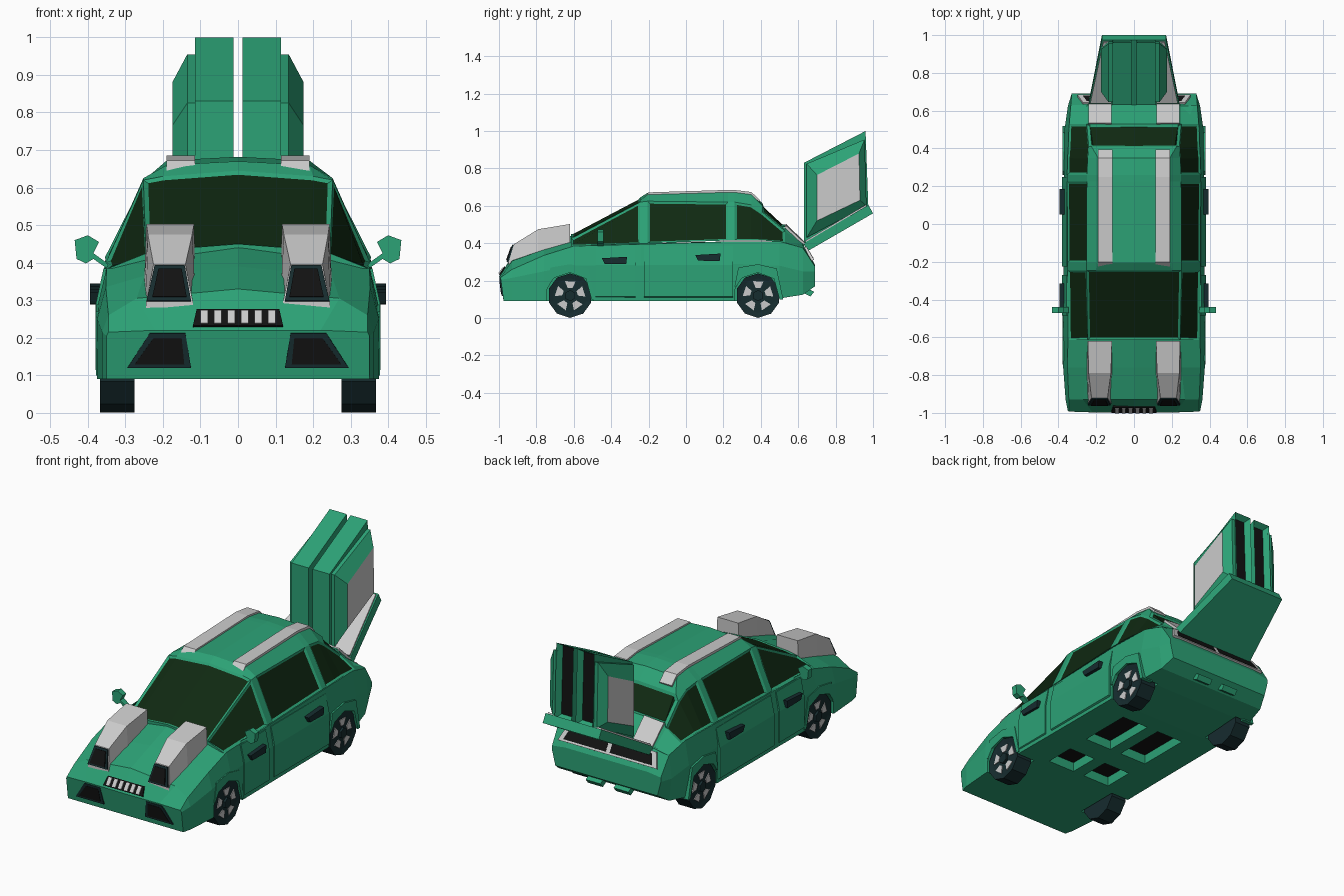
import bpy, bmesh, math
from mathutils import Vector

if "Cube" in bpy.data.objects:
    bpy.data.objects.remove(bpy.data.objects["Cube"])


def material(name, rgb):
    m = bpy.data.materials.new(name)
    m.diffuse_color = (*rgb, 1)
    m.use_nodes = True
    m.node_tree.nodes["Principled BSDF"].inputs["Base Color"].default_value = m.diffuse_color
    return m


GREEN = material("green_paint", (0.025, 0.36, 0.18))
GLASS = material("dark_glass", (0.005, 0.022, 0.006))
BLACK = material("black", (0.006, 0.006, 0.006))
TYRE = material("dark_rubber", (0.008, 0.025, 0.028))
GREY = None


def loft(name, rings, mats, insets=(), mirror=False):
    """Skin closed rings; insets are (face keys, thickness, depth, material index)."""
    bm = bmesh.new()
    vs = [[bm.verts.new(p) for p in r] for r in rings]
    n = len(rings[0])
    f = {}
    for i in range(len(rings) - 1):
        for j in range(n):
            k = (j + 1) % n
            f[i, j] = bm.faces.new((vs[i][j], vs[i][k], vs[i + 1][k], vs[i + 1][j]))
    f["start"] = bm.faces.new(vs[0])
    f["end"] = bm.faces.new(vs[-1])
    bmesh.ops.recalc_face_normals(bm, faces=bm.faces[:])
    for keys, thick, depth, mi in insets:
        faces = [f[k] for k in keys]
        if thick:
            bmesh.ops.inset_region(bm, faces=faces, thickness=thick, depth=depth,
                                   use_even_offset=True, use_boundary=True)
        for face in faces:
            face.material_index = mi
    me = bpy.data.meshes.new(name)
    bm.to_mesh(me)
    bm.free()
    for m in mats:
        me.materials.append(m)
    ob = bpy.data.objects.new(name, me)
    bpy.context.collection.objects.link(ob)
    if mirror:
        ob.modifiers.new("mirror", 'MIRROR').use_mirror_merge = False
    return ob


def prism(name, pts, x0, x1, mat, mirror=True, insets=(), extra=()):
    """Extrude a (y, z) outline along x."""
    rings = [[(x, y, z) for y, z in pts] for x in (x0, x1)]
    return loft(name, rings, [mat, *extra], insets, mirror)


def slab(name, corners, t, mat, mirror=True):
    """Thin plate around a quad, thickened along its normal."""
    c = [Vector(p) for p in corners]
    n = (c[2] - c[0]).cross(c[3] - c[1]).normalized() * t
    return loft(name, [[p - n for p in c], [p + n for p in c]], [mat], (), mirror)


def full(half):
    """Complete a half ring that ends on the centre line."""
    return half + [(-x, y, z) for x, y, z in reversed(half[:-1])]


def rect(y0, y1, z0, z1):
    return [(y0, z0), (y1, z0), (y1, z1), (y0, z1)]


def circle(y, z, r, n):
    return [(y + r * math.cos(a), z + r * math.sin(a))
            for a in (math.tau * (i + 0.5) / n for i in range(n))]


# Lower body: floor edge, side, shoulder, bonnet edge, centre
nose = [(.35, -.975, .09), (.35, -.99, .205), (.345, -.993, .215), (.22, -.997, .22), (0, -1, .22)]
sections = [
    (-.93, (.362, .09), (.362, .215), (.345, .26), (.27, .305), (0, .33)),
    (-.76, (.375, .09), (.375, .25), (.352, .335), (.25, .365), (0, .39)),
    (-.60, (.375, .09), (.375, .28), (.35, .385), (.25, .41), (0, .445)),
    (-.24, (.372, .09), (.372, .28), (.352, .395), (.25, .40), (0, .40)),
    (.25, (.370, .09), (.370, .29), (.353, .41), (.25, .41), (0, .41)),
    (.50, (.36, .105), (.368, .28), (.345, .41), (.25, .41), (0, .41)),
    (.625, (.335, .125), (.35, .25), (.335, .375), (.25, .395), (0, .395)),
    (.69, (.31, .17), (.33, .25), (.33, .275), (.25, .285), (0, .285))]
rings = [full(nose)] + [full([(x, y, z) for x, z in p]) for y, *p in sections]
body = loft("lower_body", rings, [GREEN])

# Wheel wells and floor recesses cut out of the body
cutters = [prism("well_cutter", circle(y, .12, .128, 12), .265, .45, GREEN) for y in (-.62, .385)]
cutters += [prism("floor_cutter", rect(a, b, 0, .15), .035, .2, GREEN) for a, b in ((-.15, .15), (-.45, -.28))]
for c in cutters:
    c.hide_render = True
    m = body.modifiers.new("cut", 'BOOLEAN')
    m.object, m.operation, m.solver = c, 'DIFFERENCE', 'EXACT'
    bpy.context.view_layer.objects.active = body
    bpy.ops.object.modifier_apply(modifier=m.name)
for c in cutters:
    bpy.data.objects.remove(c)
for a, b in ((-.15, .15), (-.45, -.28)):
    prism("floor_recess", rect(a, b, .142, .16), .035, .2, BLACK)

# Cabin with inset windows: sill, eave, roof edge, roof centre
cab = [
    (-.615, (.345, .385), (.245, .425), (.19, .435), (0, .45)),
    (-.245, (.352, .40), (.252, .62), (.20, .63), (0, .645)),
    (-.205, (.352, .40), (.252, .625), (.19, .66), (0, .67)),
    (.225, (.354, .415), (.25, .62), (.19, .672), (0, .682)),
    (.26, (.354, .415), (.25, .62), (.19, .672), (0, .682)),
    (.35, (.352, .415), (.245, .605), (.19, .66), (0, .67)),
    (.41, (.348, .415), (.24, .565), (.225, .60), (0, .612)),
    (.53, (.342, .405), (.25, .465), (.235, .49), (0, .50)),
    (.63, (.332, .375), (.25, .39), (.235, .395), (0, .40))]
shield = [(0, j) for j in range(1, 5)]
back = [(6, j) for j in range(1, 5)]
windows = [(shield, .012, -.006, 1), (back, .014, -.01, 1)]
for j in (0, 5):
    windows += [([(0, j)], .012, -.006, 1), ([(2, j)], .012, -.006, 1),
                ([(4, j), (5, j), (6, j)], .012, -.006, 1)]
loft("cabin", [full([(x, y, z) for x, z in p]) for y, *p in cab], [GREEN, GLASS], windows)

# Roof and rear deck stripes
prism("roof_stripe", [(-.235, .635), (-.20, .672), (.25, .686), (.35, .674), (.395, .63),
                      (.38, .60), (.25, .64), (-.2, .63)], .115, .19, GREY)
slab("deck_stripe", [(.12, .53, .498), (.24, .53, .488), (.24, .63, .395), (.12, .63, .40)], .008, GREY)

# Bonnet scoops
scoop = [(-.95, .12, .245, .27, .12, .245, .295), (-.92, .12, .245, .30, .14, .225, .395),
         (-.79, .115, .25, .34, .122, .24, .475), (-.62, .115, .247, .38, .117, .244, .503)]
loft("bonnet_scoop", [[(b, y, zb), (d, y, zt), (c, y, zt), (a, y, zb)]
                      for y, a, b, zb, c, d, zt in scoop], [GREY], (), True)
slab("scoop_mouth_frame", [(.125, -.954, .298), (.243, -.954, .298), (.222, -.922, .392), (.142, -.922, .392)], .006, TYRE)
slab("scoop_mouth", [(.137, -.957, .308), (.228, -.957, .308), (.212, -.93, .382), (.15, -.93, .382)], .006, BLACK)

# Front intakes and grille
slab("intake_frame", [(.125, -.977, .12), (.295, -.977, .12), (.235, -.99, .213), (.14, -.99, .213)], .008, TYRE)
slab("intake", [(.143, -.981, .13), (.275, -.981, .13), (.225, -.99, .20), (.15, -.99, .20)], .008, BLACK)
slab("grille", [(-.12, -.995, .23), (.12, -.995, .23), (.11, -.966, .273), (-.11, -.966, .273)], .006, BLACK, False)
for i in range(6):
    x = (i - 2.5) * .036
    slab("grille_tooth", [(x - .01, -.995, .234), (x + .01, -.995, .234),
                          (x + .01, -.97, .268), (x - .01, -.97, .268)], .01, GREY, False)

# Doors and handles
for a, b in ((-.485, -.27), (-.225, .25)):
    door = [(.35, .1), (.38, .115), (.38, .285), (.358, .385), (.33, .385)]
    loft("door", [[(x, y, z) for x, z in door] for y in (a, b)], [GREEN], (), True)
for y, z in ((-.38, .308), (.12, .325)):
    prism("door_handle", [(y - .07, z + .012), (y + .065, z + .02), (y + .06, z - .02), (y - .055, z - .018)],
          .365, .394, TYRE)

# Side mirrors
mir = [(.335, .375), (.35, .40), (.385, .425), (.37, .455), (.40, .473), (.435, .46), (.43, .41), (.405, .398), (.385, .41)]
loft("side_mirror", [[(x, y, z) for x, z in mir] for y in (-.472, -.44)], [GREEN], (), True)

# Wheels, spoke gaps and arches
arch = [(-.125, .17), (-.105, .27), (0, .288), (.1, .265), (.135, .1),
        (.115, .1), (.085, .21), (0, .243), (-.085, .215), (-.115, .17)]
for y in (-.62, .385):
    prism("wheel", circle(y, .12, .119, 10), .275, .368, TYRE,
          insets=[(["end"], .025, -.006, 0)])
    prism("wheel_hub", circle(y, .12, .03, 6), .35, .374, TYRE)
    for k in range(5):
        a = math.tau * k / 5 + .3
        pts = [(y + r * math.cos(a + d), .12 + r * math.sin(a + d))
               for r, d in ((.042, -.3), (.082, -.36), (.082, .36), (.042, .3))]
        prism("spoke_gap", pts, .35, .366, GREY)
    prism("wheel_arch", [(y + p, q) for p, q in arch], .31, .378, GREEN)

# Tail lights and exhausts
slab("tail_light_frame", [(-.27, .636, .378), (.27, .636, .378), (.30, .677, .308), (-.30, .677, .308)], .009, GREY, False)
slab("tail_light", [(.012, .643, .367), (.25, .643, .367), (.27, .673, .318), (.012, .673, .318)], .009, BLACK)
prism("exhaust", [(.57, .165), (.60, .185), (.685, .14), (.665, .115)], .04, .13, GREEN)

# Rear wing ramp with grey side panels
loft("wing_ramp", [[(s * w, y, z) for s, w, y, z in ((1, .24, .63, .40), (1, .17, .975, .605), (1, .17, 1, .56), (1, .24, .645, .355))],
                   [(-w, y, z) for w, y, z in ((.24, .63, .40), (.17, .975, .605), (.17, 1, .56), (.24, .645, .355))]], [GREEN])
slab("ramp_panel", [(.12, .64, .408), (.232, .64, .408), (.163, .965, .601), (.12, .965, .601)], .006, GREY)

# Upright fins with slotted backs and side pods
prism("wing_fin", [(.63, .39), (.63, .83), (.96, 1.0), (.975, .59)], .012, .115, GREEN,
      insets=[([(0, 2)], .02, -.03, 1)], extra=[BLACK])
outer = [(.645, .43), (.645, .825), (.955, .955), (.965, .60)]
inner = [(.70, .52), (.70, .765), (.925, .88), (.93, .63)]
loft("fin_pod", [[(.11, y, z) for y, z in outer], [(.135, y, z) for y, z in outer],
                 [(.175, y, z) for y, z in inner]], [GREEN, GREY], [(["end"], 0, 0, 1)], True)
